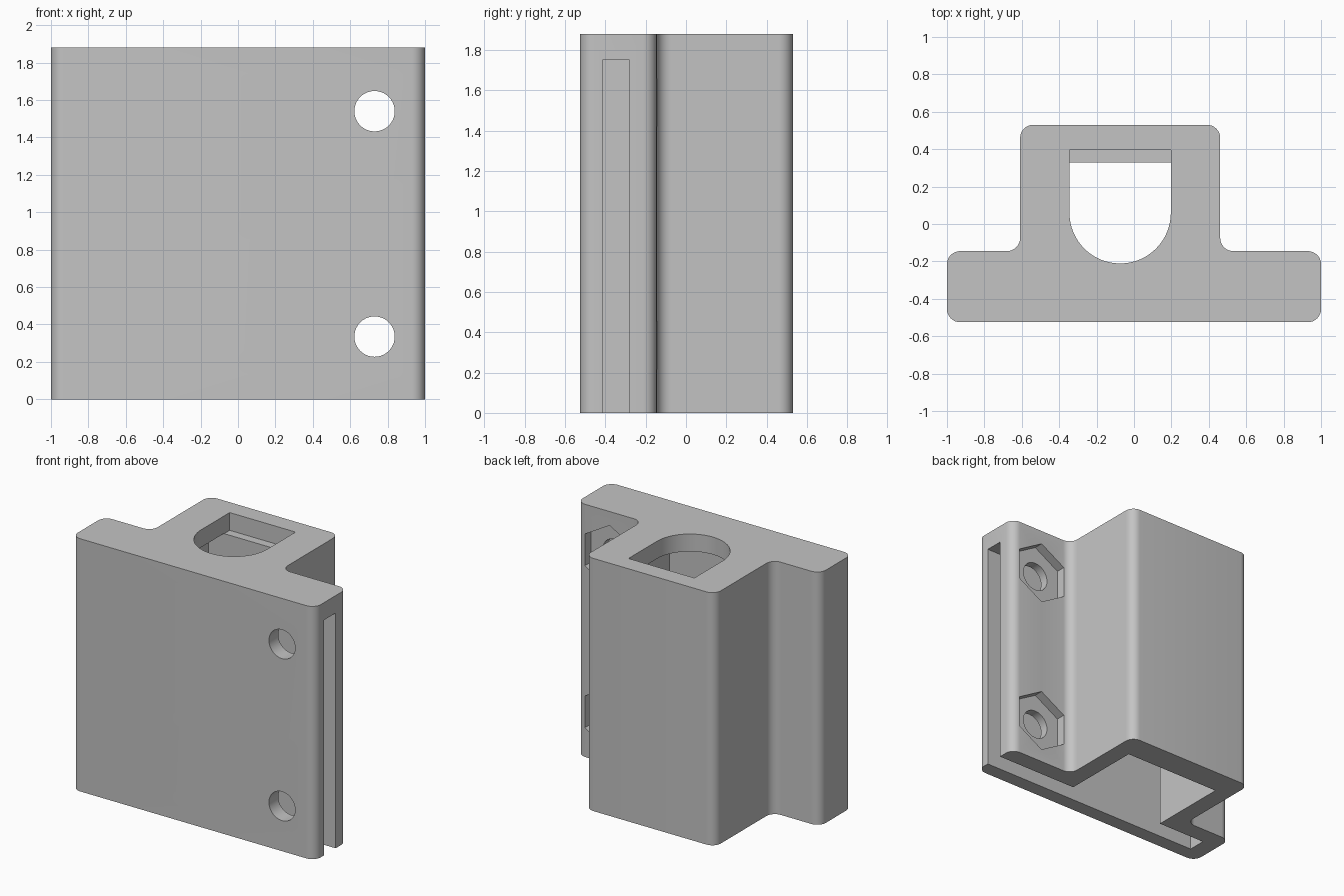
import bpy, bmesh, math

cube = bpy.data.objects.get("Cube")
if cube:
    bpy.data.objects.remove(cube, do_unlink=True)

HEIGHT = 1.88
ROOF = 1.75          # underside of the top wall
TOWER_X = -0.074     # centre of the tower
RADIUS = 0.07        # outer corner rounding

grey = bpy.data.materials.new("plain grey")
grey.use_nodes = True
colour = (0.55, 0.55, 0.55, 1)
grey.diffuse_color = colour
grey.node_tree.nodes["Principled BSDF"].inputs["Base Color"].default_value = colour


def prism(name, outline, lo, hi, axis="z", rounding=0):
    """Extrude a closed outline along z, or along y for an x-z outline."""
    def place(p, h):
        return (p[0], p[1], h) if axis == "z" else (p[0], h, p[1])
    bm = bmesh.new()
    base = bm.faces.new([bm.verts.new(place(p, lo)) for p in outline])
    grown = bmesh.ops.extrude_face_region(bm, geom=[base])["geom"]
    shift = (0, 0, hi - lo) if axis == "z" else (0, hi - lo, 0)
    bmesh.ops.translate(bm, vec=shift, verts=[v for v in grown if isinstance(v, bmesh.types.BMVert)])
    if rounding:
        uprights = [e for e in bm.edges if abs(e.verts[0].co.z - e.verts[1].co.z) > 0.1]
        bmesh.ops.bevel(bm, geom=uprights, offset=rounding, segments=8, profile=0.5, affect="EDGES")
    bmesh.ops.recalc_face_normals(bm, faces=bm.faces)
    mesh = bpy.data.meshes.new(name)
    bm.to_mesh(mesh)
    bm.free()
    mesh.materials.append(grey)
    obj = bpy.data.objects.new(name, mesh)
    bpy.context.collection.objects.link(obj)
    return obj


def arc(cx, cy, r, start, end, steps):
    angles = [math.radians(start + (end - start) * i / steps) for i in range(steps + 1)]
    return [(cx + r * math.cos(a), cy + r * math.sin(a)) for a in angles]


def rectangle(x0, x1, y0, y1):
    return [(x0, y0), (x1, y0), (x1, y1), (x0, y1)]


# T-shaped outer body
left, right = TOWER_X + 0.535, TOWER_X - 0.535
body = prism("bracket_body", [
    (-1, -0.525), (1, -0.525), (1, -0.145), (left, -0.145),
    (left, 0.53), (right, 0.53), (right, -0.145), (-1, -0.145)],
    0, HEIGHT, rounding=RADIUS)

# Inner cavity: side-opening slot joined to the tower hollow, open below
inner_l, inner_r = TOWER_X + 0.4, TOWER_X - 0.4
cutters = [prism("cavity_cutter", [
    (-0.87, -0.415), (1.1, -0.415), (1.1, -0.28), (inner_l, -0.28),
    (inner_l, 0.33), (inner_r, 0.33), (inner_r, -0.28), (-0.87, -0.28)],
    -0.1, ROOF)]

# D-shaped opening through the top
opening = arc(TOWER_X, 0.06, 0.271, 180, 360, 32)
opening += [(TOWER_X + 0.271, 0.395), (TOWER_X - 0.271, 0.395)]
cutters.append(prism("opening_cutter", opening, ROOF - 0.002, HEIGHT + 0.1))

# Bolt holes with hexagonal nut pockets behind
for z in (0.335, 1.54):
    cutters.append(prism("bolt_cutter", arc(0.73, z, 0.108, 0, 360, 40)[:-1], -0.7, 0, "y"))
    cutters.append(prism("nut_cutter", arc(0.73, z, 0.236, 30, 390, 6)[:-1], -0.215, 0, "y"))

bpy.context.view_layer.objects.active = body
for cutter in cutters:
    cutter.hide_render = True
    mod = body.modifiers.new(cutter.name, "BOOLEAN")
    mod.operation = "DIFFERENCE"
    mod.solver = "EXACT"
    mod.object = cutter
    bpy.ops.object.modifier_apply(modifier=mod.name)
    bpy.data.objects.remove(cutter, do_unlink=True)

# Smooth rounded corners, crisp edges elsewhere
for obj in bpy.context.selected_objects:
    obj.select_set(False)
body.select_set(True)
bpy.ops.object.shade_smooth_by_angle(angle=math.radians(30))
